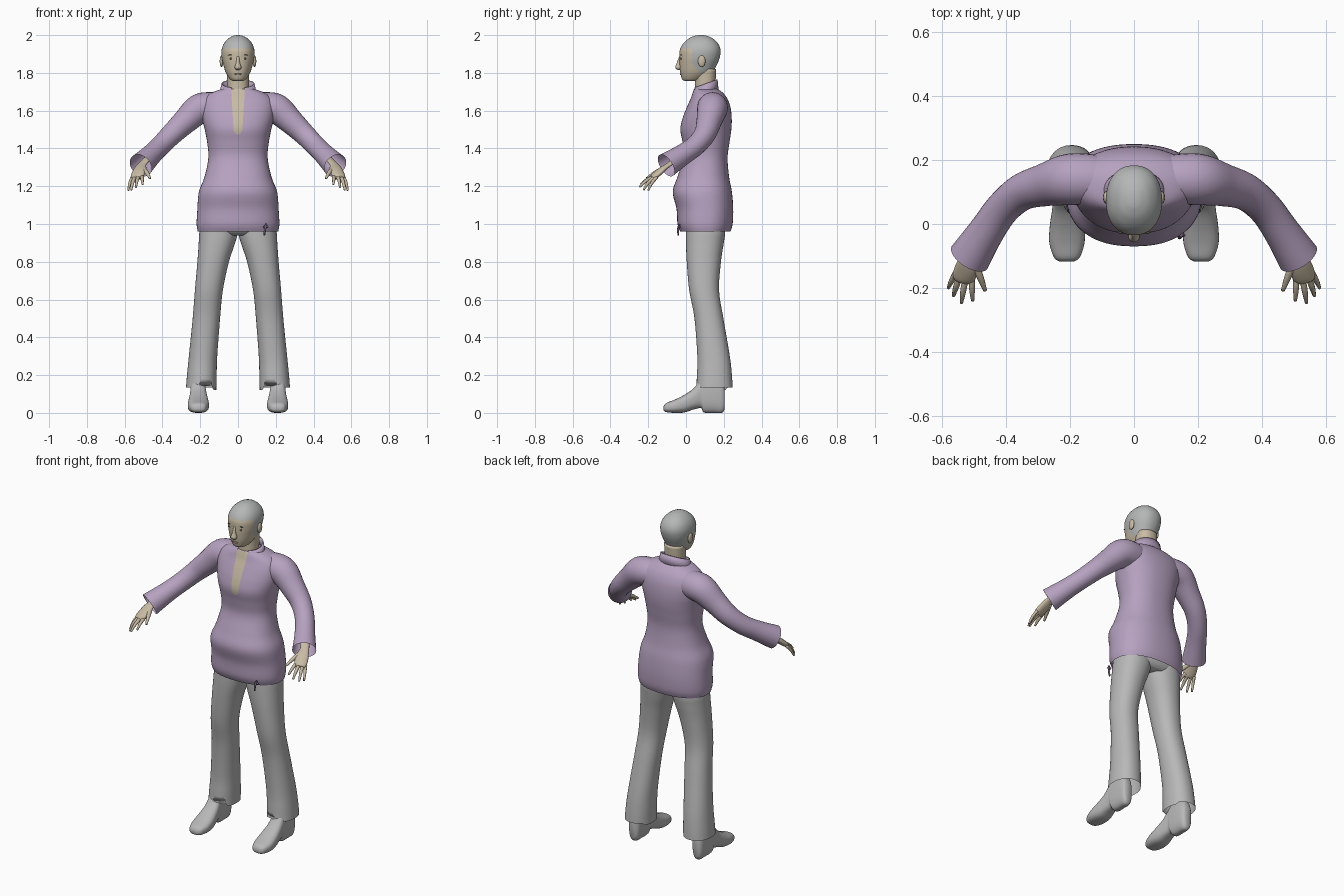
import bpy, bmesh, math
from mathutils import Vector

cube = bpy.data.objects.get("Cube")
if cube:
    bpy.data.objects.remove(cube)


def material(name, rgb):
    m = bpy.data.materials.new(name)
    m.use_nodes = True
    m.diffuse_color = (*rgb, 1)
    m.node_tree.nodes["Principled BSDF"].inputs["Base Color"].default_value = (*rgb, 1)
    return m


LILAC = material("lilac cloth", (0.47, 0.36, 0.53))
GREY = material("grey cloth", (0.48, 0.48, 0.48))
HAIR = material("grey hair", (0.46, 0.47, 0.47))
SKIN = material("skin", (0.58, 0.50, 0.37))
DARK = material("dark brown", (0.13, 0.11, 0.09))
LIP = material("lip", (0.42, 0.30, 0.24))
PLUM = material("dark lilac", (0.18, 0.12, 0.21))


def smooth_rows(rows, steps):
    """Catmull-Rom interpolation through rows of numbers."""
    out = []
    for i in range(len(rows) - 1):
        quad = (rows[max(i - 1, 0)], rows[i], rows[i + 1], rows[min(i + 2, len(rows) - 1)])
        for s in range(steps):
            t = s / steps
            out.append([0.5 * (2 * b + (c - a) * t + (2 * a - 5 * b + 4 * c - d) * t * t
                               + (3 * b - a - 3 * c + d) * t ** 3)
                        for a, b, c, d in zip(*quad)])
    out.append(list(rows[-1]))
    return out


def skin_rings(name, rings, mats, caps=(True, True), closed=True):
    bm = bmesh.new()
    loops = [[bm.verts.new(p) for p in ring] for ring in rings]
    n = len(loops[0])
    for a, b in zip(loops, loops[1:]):
        for i in range(n if closed else n - 1):
            j = (i + 1) % n
            bm.faces.new((a[i], a[j], b[j], b[i]))
    if caps[0]:
        bm.faces.new(loops[0])
    if caps[1]:
        bm.faces.new(loops[-1])
    bmesh.ops.recalc_face_normals(bm, faces=bm.faces)
    me = bpy.data.meshes.new(name)
    bm.to_mesh(me)
    bm.free()
    me.shade_smooth()
    for m in mats:
        me.materials.append(m)
    ob = bpy.data.objects.new(name, me)
    bpy.context.collection.objects.link(ob)
    return ob


def spow(v, e):
    return math.copysign(abs(v) ** (2 / e), v)


def loft(name, rows, mats, axis="z", side=1, e=2.2, cols=32, steps=5, caps=(True, True)):
    """Rows hold a position on the axis, then the low and high extents of the section."""
    rings = []
    for t, a0, a1, b0, b1 in smooth_rows(rows, steps):
        ring = []
        for k in range(cols):
            ang = 2 * math.pi * k / cols
            a = (a0 + a1) / 2 + (a1 - a0) / 2 * spow(math.cos(ang), e)
            b = (b0 + b1) / 2 + (b1 - b0) / 2 * spow(math.sin(ang), e)
            ring.append((side * a, b, t) if axis == "z" else (side * a, t, b))
        rings.append(ring)
    return skin_rings(name, rings, mats, caps)


def tube(name, rows, mats, side=1, flat=1.0, cols=16, steps=5, caps=(True, True)):
    """Rows hold x, y, z and radius along a limb."""
    pts = smooth_rows(rows, steps)
    rings = []
    for i, p in enumerate(pts):
        t = Vector(pts[min(i + 1, len(pts) - 1)][:3]) - Vector(pts[max(i - 1, 0)][:3])
        u = t.cross(Vector((0, 0, 1))).normalized()
        v = u.cross(t).normalized()
        ring = []
        for k in range(cols):
            a = 2 * math.pi * k / cols
            q = Vector(p[:3]) + p[3] * (u * math.cos(a) + v * math.sin(a) * flat)
            ring.append((side * q.x, q.y, q.z))
        rings.append(ring)
    return skin_rings(name, rings, mats, caps)


def blob(name, pos, size, mat):
    bpy.ops.mesh.primitive_uv_sphere_add(segments=16, ring_count=8, location=pos)
    ob = bpy.context.object
    ob.name, ob.scale = name, size
    ob.data.materials.append(mat)
    ob.data.shade_smooth()


# Tunic body with a narrow neck opening
def sym(z, w, front, back):
    return (z, -w, w, front, back)


tunic = loft("tunic", [
    sym(0.96, .213, -.03, .235), sym(1.0, .219, -.045, .247), sym(1.08, .215, -.05, .25),
    sym(1.17, .207, -.07, .243), sym(1.25, .177, -.045, .228), sym(1.35, .157, -.012, .22),
    sym(1.43, .163, -.018, .23), sym(1.50, .176, -.03, .24), sym(1.56, .19, -.018, .242),
    sym(1.62, .195, .005, .235), sym(1.665, .18, .025, .218), sym(1.695, .14, .035, .195),
    sym(1.715, .085, .042, .168)], [LILAC, SKIN], e=2.3, cols=64, caps=(False, True))
bm = bmesh.new()
bm.from_mesh(tunic.data)
V_LOW = 1.475
cuts = [((0, 0, V_LOW), (0, 0, 1))]
for s in (1, -1):
    cuts += [((s * .022, 0, V_LOW), (s, 0, -.06)), ((s * .008, 0, V_LOW), (s, 0, -.8))]
for co, no in cuts:
    front = [f for f in bm.faces if f.calc_center_median().y < .06 and f.calc_center_median().z > 1.44]
    geom = set(front) | {e for f in front for e in f.edges} | {v for f in front for v in f.verts}
    bmesh.ops.bisect_plane(bm, geom=list(geom), plane_co=co, plane_no=no, dist=1e-5)
for f in bm.faces:
    c = f.calc_center_median()
    h = c.z - V_LOW
    if h > 0 and c.y < .06 and abs(c.x) < min(.022 + .06 * h, .008 + .8 * h):
        f.material_index = 1
bm.to_mesh(tunic.data)
bm.free()

# Standing collar, open at the front
rings = []
for level in (0, .5, 1):
    ring = []
    for k in range(41):
        a = math.radians(-66 + 312 * k / 40)
        low, high = 1.68 + .025 * math.sin(a), 1.743 + .022 * math.sin(a)
        rx = .1 - .012 * level
        ring.append((rx * math.cos(a), .103 + (.07 - .006 * level) * math.sin(a),
                     low + (high - low) * level))
    rings.append(ring)
collar = skin_rings("collar", rings, [LILAC], (False, False), closed=False)
collar.modifiers.new("thickness", "SOLIDIFY").thickness = .008

# Small hem tie
tube("hem_tie_strand", [(.15, -.035, 1.0, .005), (.143, -.042, .97, .006), (.14, -.04, .94, .004)],
     [PLUM], cols=8)
blob("hem_tie_knot", (.147, -.035, .985), (.014, .007, .008), PLUM)

# Seat of the trousers, inside the tunic
loft("trouser_seat", [sym(.94, .16, .03, .19), sym(.97, .2, .0, .21), sym(1.06, .19, -.01, .21)],
     [GREY])

FINGERS = {
    "index_finger": [(.508, -.165, 1.255, .010), (.507, -.205, 1.237, .009), (.505, -.24, 1.21, .005)],
    "middle_finger": [(.527, -.17, 1.252, .010), (.535, -.212, 1.228, .009), (.54, -.247, 1.195, .005)],
    "ring_finger": [(.546, -.165, 1.248, .010), (.558, -.2, 1.218, .009), (.565, -.225, 1.18, .005)],
    "little_finger": [(.56, -.155, 1.248, .009), (.573, -.182, 1.215, .008), (.581, -.2, 1.178, .005)],
    "thumb": [(.503, -.115, 1.295, .014), (.482, -.165, 1.27, .011), (.466, -.208, 1.242, .006)],
}

for side, tag in ((1, "left_"), (-1, "right_")):
    # Sleeve with a flared open cuff
    tube(tag + "sleeve", [
        (.09, .135, 1.615, .075), (.15, .14, 1.618, .08), (.21, .138, 1.605, .08),
        (.28, .122, 1.543, .067), (.35, .1, 1.476, .058), (.41, .05, 1.415, .054),
        (.46, -.02, 1.365, .056), (.515, -.105, 1.31, .066)],
        [LILAC], side, cols=28, caps=(True, False))
    # Hand
    tube(tag + "palm", [(.48, -.05, 1.345, .026), (.508, -.09, 1.315, .025), (.52, -.13, 1.285, .036),
                        (.533, -.165, 1.255, .036), (.537, -.178, 1.244, .028)], [SKIN], side, flat=.45)
    for finger, rows in FINGERS.items():
        tube(tag + finger, rows, [SKIN], side, cols=10, steps=4)
    # Trouser leg with a notched hem
    leg = loft(tag + "trouser_leg", [
        (.135, .115, .275, .055, .247), (.2, .113, .27, .058, .243), (.3, .11, .26, .06, .232),
        (.5, .095, .24, .045, .198), (.65, .08, .228, .017, .175), (.8, .048, .215, .004, .185),
        (.9, .015, .208, .0, .2), (.96, .0, .204, .0, .207), (1.04, -.003, .19, .0, .2)],
        [GREY], side=side, cols=40, caps=(False, True))
    for v in leg.data.vertices:
        if v.co.z < .14:
            x = abs(v.co.x)
            if v.co.y < .12 and .14 < x < .2:
                v.co.z = .18
            elif x < .13:
                v.co.z = .122
    # Shoe with a raised arch and heel
    loft(tag + "shoe", [
        (-.118, .19, .232, .012, .035), (-.105, .17, .25, .004, .052), (-.06, .155, .265, .0, .07),
        (-.01, .155, .264, .002, .095), (.04, .163, .257, .018, .13), (.08, .17, .252, .025, .18),
        (.095, .17, .252, .002, .195), (.15, .172, .25, .0, .2), (.19, .178, .245, .0, .18),
        (.205, .19, .235, .02, .14)], [GREY], axis="y", side=side, e=2.6)
    # Ear, eye and brow
    blob(tag + "ear", (side * .087, .083, 1.862), (.010, .02, .031), SKIN)
    blob(tag + "eye", (side * .033, -.026, 1.876), (.013, .004, .005), DARK)
    blob(tag + "brow", (side * .034, -.026, 1.894), (.019, .004, .003), DARK)

# Neck
loft("neck", [sym(1.62, .06, .04, .15), sym(1.72, .057, .047, .155), sym(1.82, .06, .045, .16)], [SKIN])

# Head, with the hair set off by a hairline rule
head = loft("head", [
    sym(1.757, .025, -.005, .05), sym(1.766, .042, -.02, .085), sym(1.80, .064, -.03, .138),
    sym(1.84, .077, -.034, .162), sym(1.88, .086, -.035, .178), sym(1.92, .087, -.033, .183),
    sym(1.955, .075, -.015, .17), sym(1.982, .051, .015, .142), sym(1.996, .025, .045, .11),
    sym(2.0, .006, .065, .085)], [SKIN, HAIR], cols=72, steps=8)
for p in head.data.polygons:
    c = p.center
    if c.z > 1.928 or c.y > .03 + .9 * max(0, 1.85 - c.z):
        p.material_index = 1

# Nose and mouth
loft("nose", [sym(1.815, .009, -.043, -.02), sym(1.828, .018, -.057, -.02), sym(1.855, .010, -.048, -.02),
              sym(1.888, .008, -.036, -.02)], [SKIN], cols=16)
blob("mouth", (0, -.028, 1.793), (.021, .005, .005), LIP)
